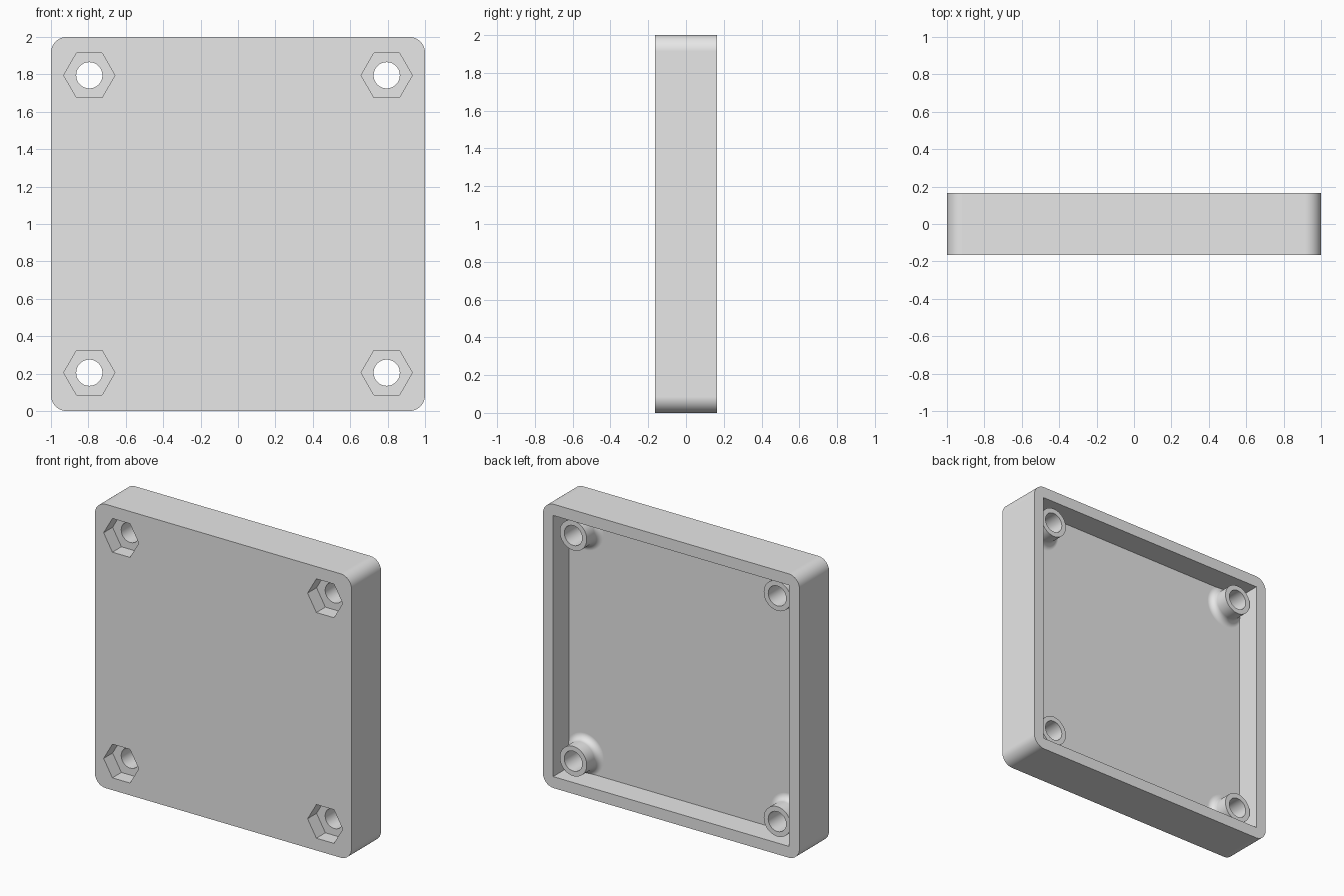
import bpy, bmesh, math

if "Cube" in bpy.data.objects:
    bpy.data.objects.remove(bpy.data.objects["Cube"])

HALF_DEPTH = 0.165
FLOOR_Y = -0.01      # inside face of the tray floor
WALL = 0.08
SCREW = 0.795        # screw offset from the centre in x and z
BOSS_R, BOSS_TOP, FILLET = 0.105, 0.12, 0.045
CENTRES = [(sx * SCREW, 1 + sz * SCREW) for sx in (-1, 1) for sz in (-1, 1)]


def loft(name, sections):
    """Closed solid through (outline, y) sections; outlines are (x, z) loops."""
    bm = bmesh.new()
    rings = [[bm.verts.new((x, y, z)) for x, z in pts] for pts, y in sections]
    for a, b in zip(rings, rings[1:]):
        for i in range(len(a)):
            j = (i + 1) % len(a)
            bm.faces.new((a[i], a[j], b[j], b[i]))
    bm.faces.new(rings[0])
    bm.faces.new(rings[-1])
    bmesh.ops.recalc_face_normals(bm, faces=bm.faces)
    mesh = bpy.data.meshes.new(name)
    bm.to_mesh(mesh)
    bm.free()
    obj = bpy.data.objects.new(name, mesh)
    bpy.context.collection.objects.link(obj)
    return obj


def circle(c, r, n):
    return [(c[0] + r * math.cos(math.tau * i / n),
             c[1] + r * math.sin(math.tau * i / n)) for i in range(n)]


def rounded_square(half, r, steps=10):
    pts = []
    for k, (sx, sz) in enumerate(((1, 1), (-1, 1), (-1, -1), (1, -1))):
        for i in range(steps + 1):
            a = math.pi / 2 * (k + i / steps)
            pts.append((sx * (half - r) + r * math.cos(a),
                        1 + sz * (half - r) + r * math.sin(a)))
    return pts


def combine(target, tool, operation):
    mod = target.modifiers.new(operation.title(), 'BOOLEAN')
    mod.operation, mod.solver, mod.object = operation, 'EXACT', tool
    bpy.context.view_layer.objects.active = target
    bpy.ops.object.modifier_apply(modifier=mod.name)
    bpy.data.objects.remove(tool)


# Tray: rounded block hollowed from the back
tray = loft("enclosure_tray", [(rounded_square(1, 0.085), -HALF_DEPTH),
                               (rounded_square(1, 0.085), HALF_DEPTH)])
h = 1 - WALL
inner = [(-h, 1 - h), (h, 1 - h), (h, 1 + h), (-h, 1 + h)]
combine(tray, loft("cavity", [(inner, FLOOR_Y), (inner, 0.3)]), 'DIFFERENCE')

# Filleted screw bosses, through holes and hexagonal nut pockets
for c in CENTRES:
    profile = [(BOSS_R + FILLET, FLOOR_Y - 0.03)]
    for i in range(9):
        a = math.pi / 2 * i / 8
        profile.append((BOSS_R + FILLET * (1 - math.sin(a)),
                        FLOOR_Y + FILLET * (1 - math.cos(a))))
    profile.append((BOSS_R, BOSS_TOP))
    boss = loft("boss", [(circle(c, r, 48), y) for r, y in profile])
    combine(tray, boss, 'UNION')
for c in CENTRES:
    hole = circle(c, 0.07, 48)
    combine(tray, loft("hole", [(hole, -0.3), (hole, 0.3)]), 'DIFFERENCE')
    nut = circle(c, 0.137, 6)
    combine(tray, loft("nut_pocket", [(nut, -0.3), (nut, -HALF_DEPTH + 0.1)]),
            'DIFFERENCE')

# Single grey material, smooth curves with crisp edges
grey = bpy.data.materials.new("light_grey")
grey.diffuse_color = (0.8, 0.8, 0.8, 1)
grey.use_nodes = True
grey.node_tree.nodes["Principled BSDF"].inputs["Base Color"].default_value = grey.diffuse_color
tray.data.materials.clear()
tray.data.materials.append(grey)
for p in tray.data.polygons:
    p.material_index = 0
bpy.ops.object.select_all(action='DESELECT')
tray.select_set(True)
bpy.context.view_layer.objects.active = tray
bpy.ops.object.shade_smooth_by_angle(angle=math.radians(30))
weighted = tray.modifiers.new("Weighted normals", 'WEIGHTED_NORMAL')
weighted.keep_sharp = True
